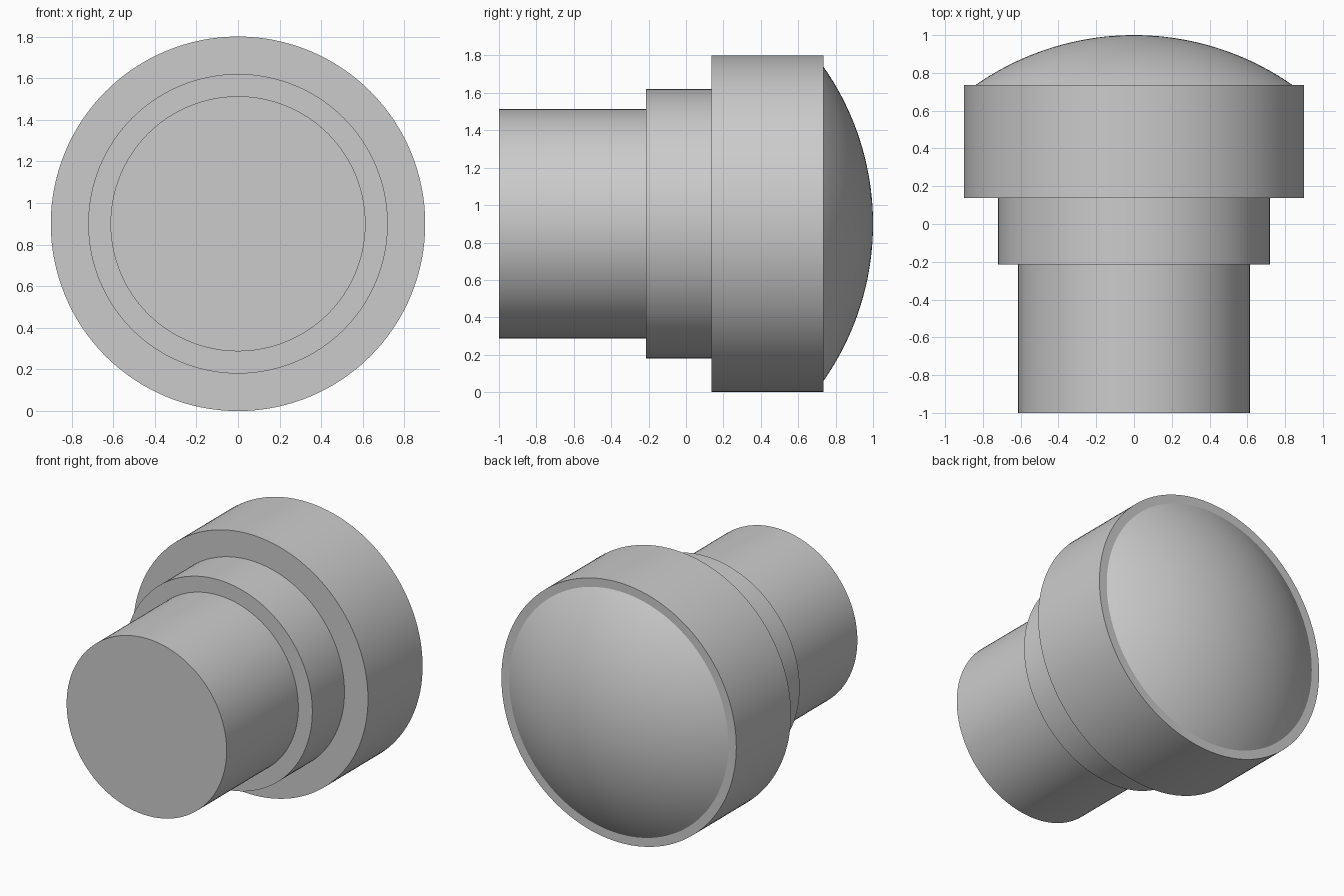
import bpy
import bmesh
from math import asin, cos, pi, sin

cube = bpy.data.objects.get("Cube")
if cube:
    bpy.data.objects.remove(cube, do_unlink=True)

SEGMENTS = 128
AXIS_HEIGHT = 0.9

gray = bpy.data.materials.new("plain gray")
gray.use_nodes = True
color = (0.6, 0.6, 0.6, 1)
gray.diffuse_color = color
gray.node_tree.nodes["Principled BSDF"].inputs["Base Color"].default_value = color


def lathe(name, profile):
    """Turn (radius, y) points, listed front to back, around the y axis."""
    bm = bmesh.new()
    rings = []
    for r, y in profile:
        if r < 1e-6:
            rings.append([bm.verts.new((0, y, 0))] * SEGMENTS)
        else:
            angles = [2 * pi * j / SEGMENTS for j in range(SEGMENTS)]
            rings.append([bm.verts.new((r * cos(a), y, r * sin(a))) for a in angles])
    for near, far in zip(rings, rings[1:]):
        for j in range(SEGMENTS):
            k = (j + 1) % SEGMENTS
            corners = dict.fromkeys((near[j], far[j], far[k], near[k]))
            bm.faces.new(list(corners))
    mesh = bpy.data.meshes.new(name)
    bm.to_mesh(mesh)
    bm.free()
    mesh.materials.append(gray)
    obj = bpy.data.objects.new(name, mesh)
    obj.location.z = AXIS_HEIGHT
    bpy.context.collection.objects.link(obj)
    bpy.ops.object.select_all(action="DESELECT")
    obj.select_set(True)
    bpy.context.view_layer.objects.active = obj
    bpy.ops.object.shade_smooth_by_angle(angle=pi / 6)


# Radii and the y positions of the steps
stem_r, collar_r, head_r, dome_r = 0.613, 0.72, 0.9, 0.84
front, collar_y, head_y, rim_y, back = -1, -0.215, 0.137, 0.735, 1

# Stepped body
lathe("stem", [(0, front), (stem_r, front), (stem_r, collar_y)])
lathe("collar", [(stem_r, collar_y), (collar_r, collar_y), (collar_r, head_y)])
lathe("head", [(collar_r, head_y), (head_r, head_y), (head_r, rim_y), (dome_r, rim_y)])

# Shallow spherical cap on the back
rise = back - rim_y
sphere_r = (dome_r ** 2 + rise ** 2) / (2 * rise)
edge_angle = asin(dome_r / sphere_r)
steps = 24
cap = []
for i in range(steps + 1):
    t = edge_angle * (1 - i / steps)
    cap.append((sphere_r * sin(t), back - sphere_r * (1 - cos(t))))
lathe("dome", cap)
